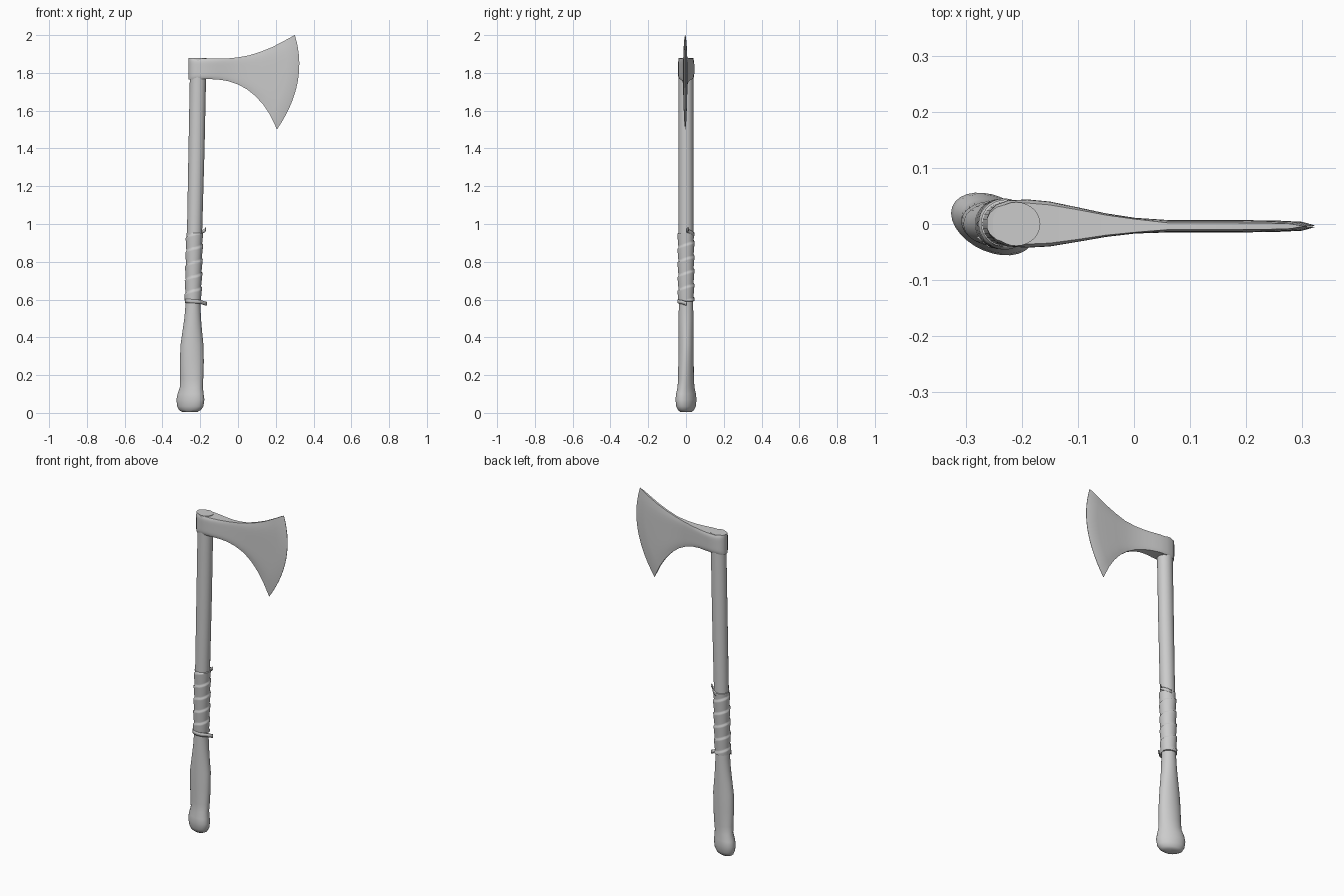
import bpy, bmesh
from math import sin, cos, pi, radians


def finish(name, bm, angle=40):
    bmesh.ops.recalc_face_normals(bm, faces=bm.faces)
    mesh = bpy.data.meshes.new(name)
    bm.to_mesh(mesh)
    bm.free()
    ob = bpy.data.objects.new(name, mesh)
    bpy.context.collection.objects.link(ob)
    bpy.ops.object.select_all(action='DESELECT')
    ob.select_set(True)
    bpy.context.view_layer.objects.active = ob
    bpy.ops.object.shade_smooth_by_angle(angle=radians(angle))
    return ob


def loft(name, rings, angle=40):
    """Skin a list of equal-sized closed rings and cap both ends."""
    bm = bmesh.new()
    vs = [[bm.verts.new(p) for p in r] for r in rings]
    n = len(rings[0])
    for a, b in zip(vs, vs[1:]):
        for i in range(n):
            j = (i + 1) % n
            bm.faces.new((a[i], a[j], b[j], b[i]))
    bm.faces.new(vs[0])
    bm.faces.new(vs[-1])
    return finish(name, bm, angle)


# Handle profile: z, left x, right x, half depth, skew of the oval
PROFILE = [
    (0.005, -0.295, -0.215, 0.030, 0.35), (0.015, -0.312, -0.196, 0.043, 0.35),
    (0.035, -0.322, -0.183, 0.052, 0.35), (0.07, -0.326, -0.178, 0.056, 0.35),
    (0.10, -0.320, -0.182, 0.053, 0.35), (0.135, -0.308, -0.186, 0.045, 0.3),
    (0.18, -0.307, -0.184, 0.042, 0.2), (0.27, -0.308, -0.181, 0.041, 0.1),
    (0.36, -0.304, -0.183, 0.040, 0), (0.43, -0.294, -0.190, 0.039, 0),
    (0.50, -0.284, -0.196, 0.039, 0), (0.57, -0.278, -0.199, 0.038, 0),
    (0.95, -0.270, -0.190, 0.039, 0), (1.40, -0.262, -0.177, 0.039, 0),
    (1.878, -0.253, -0.167, 0.039, 0)]
SIDES = 28


def profile_at(z):
    for a, b in zip(PROFILE, PROFILE[1:]):
        if z <= b[0]:
            t = (z - a[0]) / (b[0] - a[0])
            return [p + (q - p) * t for p, q in zip(a, b)]
    return PROFILE[-1]


def oval(z, grow=lambda t: 0):
    _, l, r, d, skew = profile_at(z)
    pts = []
    for i in range(SIDES):
        t = 2 * pi * i / SIDES
        g = grow(i / SIDES)
        pts.append(((l + r) / 2 + ((r - l) / 2 + g) * cos(t), (d + g) * sin(t - skew), z))
    return pts


loft("handle", [oval(p[0]) for p in PROFILE])

# Grip wrap: overlapping spiral turns of a leather strip
wrap = [oval(0.59, lambda t: -0.003)]
for k in range(61):
    z = 0.592 + 0.36 * k / 60
    wrap.append(oval(z, lambda t: 0.001 + 0.006 * (((z - 0.59) / 0.075 - t) % 1.0)))
wrap.append(oval(0.954, lambda t: -0.003))
loft("grip_wrap", wrap, 60)


# Loose strip ends of the wrap
def strap(name, path, half_height):
    bm = bmesh.new()
    rows = [[bm.verts.new((x, y, z + s * half_height)) for s in (-1, 1)] for x, y, z in path]
    for a, b in zip(rows, rows[1:]):
        bm.faces.new((a[0], b[0], b[1], a[1]))
    ob = finish(name, bm, 60)
    mod = ob.modifiers.new("thickness", 'SOLIDIFY')
    mod.thickness = 0.006
    mod.offset = 0


strap("lower_strap_end", [(-0.278, -0.022, 0.592), (-0.258, -0.039, 0.592), (-0.235, -0.042, 0.591),
                          (-0.210, -0.036, 0.589), (-0.192, -0.020, 0.586), (-0.180, -0.006, 0.581),
                          (-0.166, 0.003, 0.578)], 0.010)
strap("upper_strap_end", [(-0.225, 0.041, 0.945), (-0.203, 0.033, 0.952), (-0.188, 0.018, 0.960),
                          (-0.177, 0.006, 0.965), (-0.171, 0.012, 0.973)], 0.009)

# Axe head stations: top x, top z, bottom x, bottom z, half thickness, forward bulge
STATIONS = [
    (-0.262, 1.880, -0.262, 1.764, 0.010, 0), (-0.257, 1.879, -0.257, 1.764, 0.022, 0),
    (-0.245, 1.877, -0.245, 1.765, 0.034, 0), (-0.225, 1.876, -0.225, 1.766, 0.041, 0),
    (-0.190, 1.875, -0.190, 1.767, 0.043, 0), (-0.150, 1.875, -0.150, 1.767, 0.040, 0),
    (-0.100, 1.875, -0.105, 1.765, 0.031, 0), (-0.050, 1.877, -0.055, 1.757, 0.021, 0.002),
    (0.000, 1.882, -0.005, 1.741, 0.014, 0.004), (0.060, 1.893, 0.045, 1.715, 0.011, 0.008),
    (0.120, 1.912, 0.092, 1.678, 0.011, 0.018), (0.180, 1.936, 0.135, 1.630, 0.011, 0.032),
    (0.240, 1.967, 0.170, 1.577, 0.010, 0.046), (0.278, 1.988, 0.193, 1.530, 0.008, 0.056),
    (0.301, 2.000, 0.206, 1.500, 0.001, 0.062)]
ROWS = 14
head = []
for xt, zt, xb, zb, w, bulge in STATIONS:
    mid_y = -0.005 * min(1, max(0, (xt + 0.2) / 0.25)) + 0.001
    thin = 0.45 if xt > 0 else 0.15
    right, left = [], []
    for k in range(ROWS + 1):
        v = k / ROWS
        e = 2 * v - 1
        x = xb + (xt - xb) * v + bulge * (1 - e * e)
        z = zb + (zt - zb) * v
        h = w * (1 - thin * e ** 6)
        right.append((x, mid_y - h, z))
        left.append((x, mid_y + h, z))
    head.append(right + left[::-1])
loft("axe_head", head, 40)
